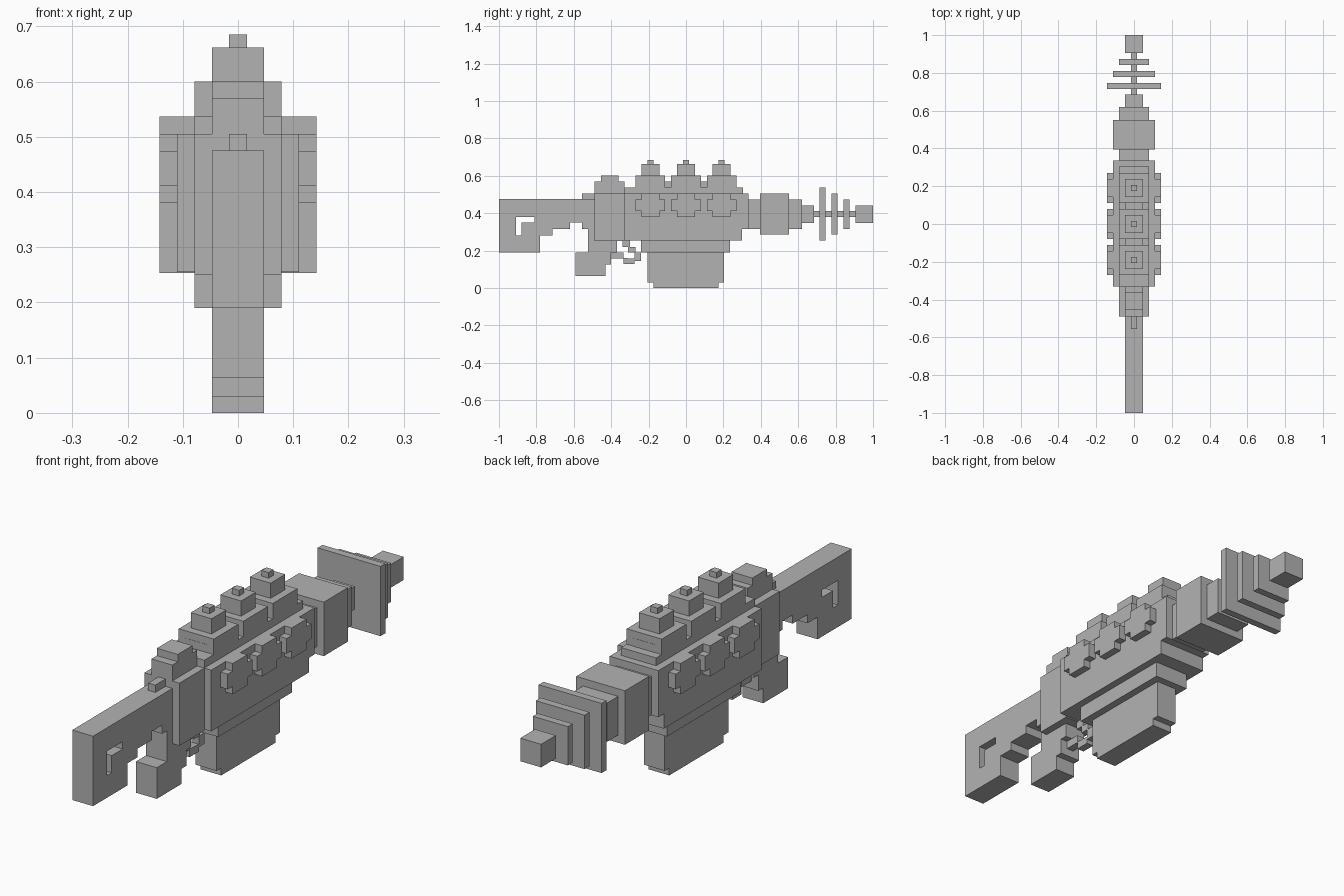
import bpy
import bmesh

cube = bpy.data.objects.get("Cube")
if cube:
    bpy.data.objects.remove(cube)

grey = bpy.data.materials.new("plain_grey")
grey.use_nodes = True
colour = (0.45, 0.45, 0.45, 1)
grey.diffuse_color = colour
grey.node_tree.nodes["Principled BSDF"].inputs["Base Color"].default_value = colour

# Half widths of the stepped construction
ROD, SLIM, MID, WIDE, FULL = 0.016, 0.047, 0.079, 0.11, 0.142


def profile(name, points, half, centre=0):
    """Extrude a (y, z) outline across x."""
    bm = bmesh.new()
    face = bm.faces.new([bm.verts.new((centre - half, y, z)) for y, z in points])
    ext = bmesh.ops.extrude_face_region(bm, geom=[face])
    moved = [v for v in ext["geom"] if isinstance(v, bmesh.types.BMVert)]
    bmesh.ops.translate(bm, verts=moved, vec=(2 * half, 0, 0))
    bmesh.ops.recalc_face_normals(bm, faces=bm.faces)
    mesh = bpy.data.meshes.new(name)
    bm.to_mesh(mesh)
    bm.free()
    mesh.materials.append(grey)
    obj = bpy.data.objects.new(name, mesh)
    bpy.context.collection.objects.link(obj)
    return obj


def box(name, half, y0, y1, z0, z1, centre=0):
    return profile(name, [(y0, z0), (y1, z0), (y1, z1), (y0, z1)], half, centre)


# Stock with an L-shaped opening
stock = profile("stock", [
    (-1, 0.19), (-0.78, 0.19), (-0.78, 0.28), (-0.715, 0.28), (-0.715, 0.315),
    (-0.62, 0.315), (-0.62, 0.35), (-0.45, 0.35), (-0.45, 0.475), (-1, 0.475)], SLIM)
cutter = profile("stock_opening_cutter", [
    (-0.91, 0.28), (-0.88, 0.28), (-0.88, 0.35), (-0.81, 0.35),
    (-0.81, 0.38), (-0.91, 0.38)], MID)
cutter.hide_render = True
cutter.hide_viewport = True
cut = stock.modifiers.new("opening", "BOOLEAN")
cut.operation = "DIFFERENCE"
cut.solver = "EXACT"
cut.object = cutter

# Grip
profile("grip", [
    (-0.59, 0.063), (-0.43, 0.063), (-0.43, 0.125), (-0.40, 0.125), (-0.40, 0.19),
    (-0.37, 0.19), (-0.37, 0.36), (-0.555, 0.36), (-0.555, 0.315),
    (-0.525, 0.315), (-0.525, 0.19), (-0.59, 0.19)], SLIM)

# Trigger and its guard
box("trigger_top", ROD, -0.34, -0.30, 0.22, 0.26)
box("trigger_tip", ROD, -0.31, -0.27, 0.19, 0.22)
profile("trigger_guard", [
    (-0.40, 0.157), (-0.335, 0.157), (-0.335, 0.127), (-0.275, 0.127),
    (-0.275, 0.145), (-0.24, 0.145), (-0.24, 0.19), (-0.275, 0.19),
    (-0.275, 0.157), (-0.335, 0.157 + 0.003), (-0.335, 0.19), (-0.40, 0.19)], ROD)

# Rear receiver with sight hump
box("rear_receiver", MID, -0.49, -0.33, 0.25, 0.505)
box("sight_peg", ROD, -0.555, -0.49, 0.47, 0.505)
profile("sight_hump", [
    (-0.49, 0.50), (-0.33, 0.50), (-0.33, 0.57), (-0.36, 0.57), (-0.36, 0.60),
    (-0.455, 0.60), (-0.455, 0.57), (-0.49, 0.57)], SLIM)

# Main body, its ridge and lower layers
profile("body", [
    (-0.33, 0.255), (0.30, 0.255), (0.30, 0.315), (0.335, 0.315),
    (0.335, 0.505), (-0.33, 0.505)], WIDE)
box("body_ridge_lower", MID, -0.33, 0.305, 0.50, 0.537)
box("body_ridge_upper", SLIM, -0.27, 0.27, 0.53, 0.57)
box("body_underside", MID, -0.24, 0.235, 0.19, 0.26)
profile("magazine", [
    (-0.175, 0), (0.175, 0), (0.175, 0.03), (0.204, 0.03), (0.204, 0.20),
    (-0.205, 0.20), (-0.205, 0.03), (-0.175, 0.03)], SLIM)

# Stepped domes on top and cross-shaped pods on both sides
for i, y in enumerate((-0.19, 0, 0.19)):
    box(f"dome_base_{i}", MID, y - MID, y + MID, 0.50, 0.60)
    box(f"dome_cap_{i}", SLIM, y - SLIM, y + SLIM, 0.60, 0.662)
    box(f"dome_knob_{i}", ROD, y - ROD, y + ROD, 0.66, 0.685)
    a, b = SLIM, MID
    cross = [(-a, 0.38), (a, 0.38), (a, 0.412), (b, 0.412), (b, 0.474), (a, 0.474),
             (a, 0.505), (-a, 0.505), (-a, 0.474), (-b, 0.474), (-b, 0.412), (-a, 0.412)]
    for side, s in (("left", 1), ("right", -1)):
        profile(f"{side}_pod_{i}", [(y + p, z) for p, z in cross], 0.02, s * (FULL - 0.02))

# Barrel, cooling discs and tip, all centred on one axis
AXIS = 0.395
for name, half, y0, y1 in (
        ("barrel_neck", MID, 0.33, 0.40),
        ("barrel_block", WIDE, 0.395, 0.55),
        ("barrel_collar", MID, 0.55, 0.62),
        ("barrel_end", SLIM, 0.62, 0.685),
        ("barrel_rod", ROD, 0.68, 0.91),
        ("large_disc", FULL, 0.715, 0.746),
        ("middle_disc", WIDE, 0.778, 0.81),
        ("small_disc", MID, 0.842, 0.873),
        ("barrel_tip", SLIM, 0.905, 1)):
    box(name, half, y0, y1, AXIS - half, AXIS + half)
